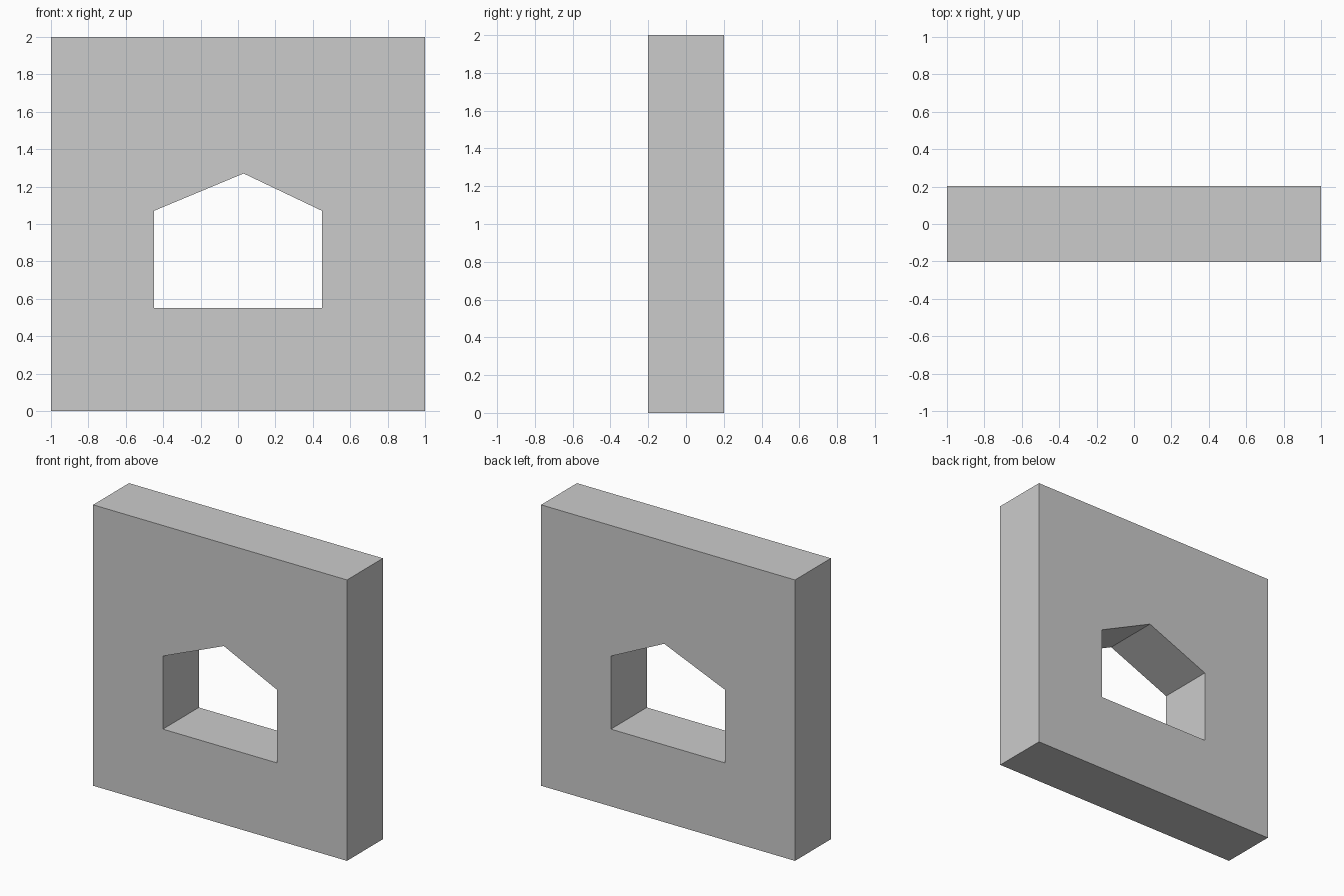
import bpy
import bmesh

if "Cube" in bpy.data.objects:
    bpy.data.objects.remove(bpy.data.objects["Cube"])

HALF_DEPTH = 0.202

# Front outlines (x, z): the wall slab and its gabled window opening
wall = [(-1, 0), (1, 0), (1, 2), (-1, 2)]
opening = [(-0.45, 0.55), (0.45, 0.55), (0.45, 1.07), (0.03, 1.27), (-0.45, 1.07)]

bm = bmesh.new()


def add_loop(points):
    verts = [bm.verts.new((x, -HALF_DEPTH, z)) for x, z in points]
    return [bm.edges.new((v, verts[(i + 1) % len(verts)])) for i, v in enumerate(verts)]


# Fill between the two outlines, then extrude through the wall thickness
edges = add_loop(wall) + add_loop(opening)
bmesh.ops.triangle_fill(bm, edges=edges, use_beauty=True, normal=(0, -1, 0))
result = bmesh.ops.extrude_face_region(bm, geom=bm.faces[:], use_keep_orig=True)
moved = [g for g in result["geom"] if isinstance(g, bmesh.types.BMVert)]
bmesh.ops.translate(bm, verts=moved, vec=(0, 2 * HALF_DEPTH, 0))
bmesh.ops.recalc_face_normals(bm, faces=bm.faces[:])

mesh = bpy.data.meshes.new("window_wall")
bm.to_mesh(mesh)
bm.free()
bpy.context.collection.objects.link(bpy.data.objects.new("window_wall", mesh))
